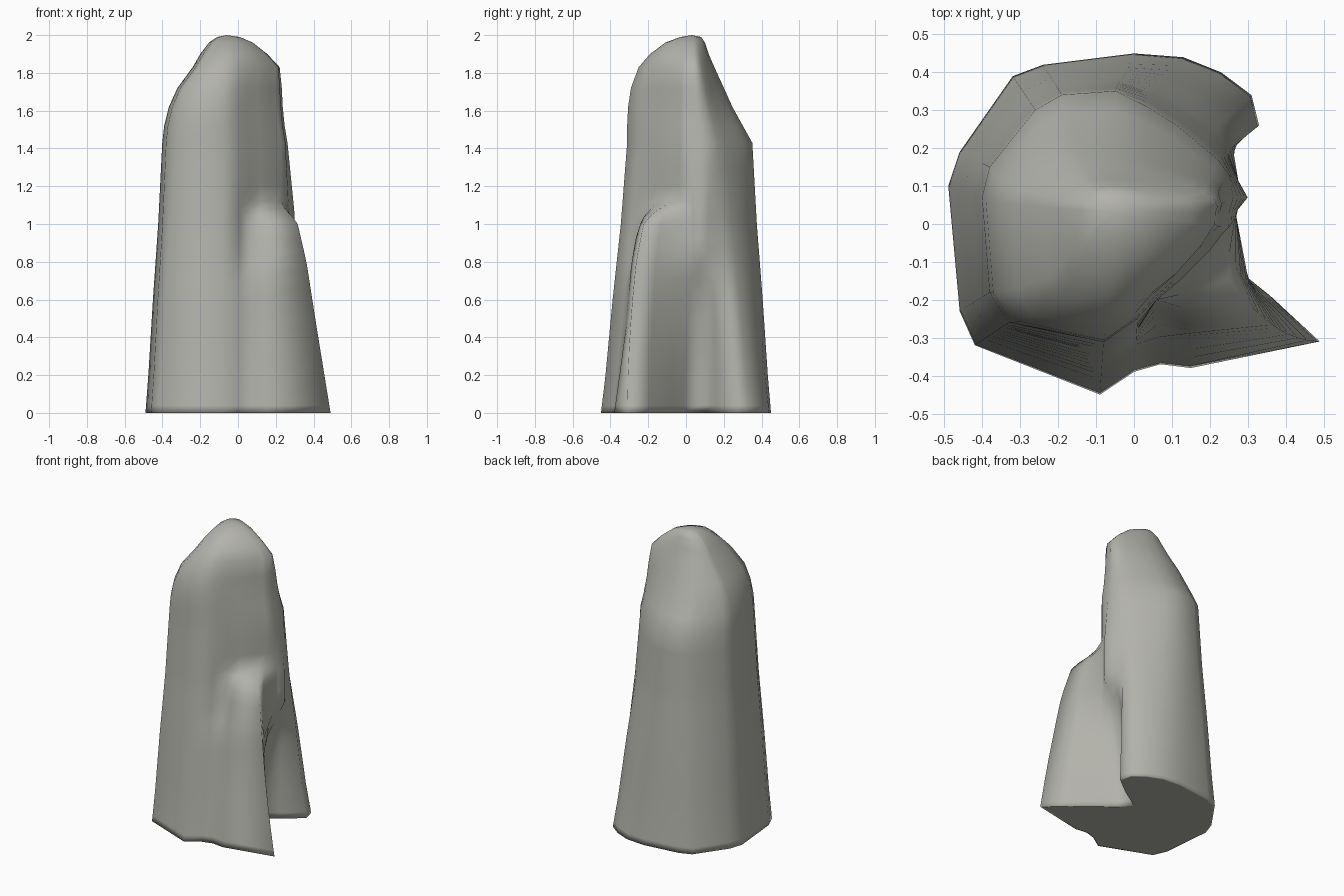
import bpy
import bmesh
from math import hypot

old = bpy.data.objects.get("Cube")
if old:
    bpy.data.objects.remove(old, do_unlink=True)

# Outline columns, counter-clockwise: foot x, y, shoulder x, y, growth group
COLUMNS = [
    (0.49, -0.31, 0.20, -0.07, "fin"),
    (0.36, -0.19, 0.23, -0.03, "fin"),
    (0.21, -0.07, 0.25, -0.01, "hollow"),
    (0.13, -0.01, 0.25, 0.03, "rib"),
    (0.06, 0.07, 0.26, 0.07, "rib"),
    (0.20, 0.16, 0.25, 0.13, "hollow"),
    (0.33, 0.26, 0.22, 0.17, "body"),
    (0.31, 0.34, 0.17, 0.21, "body"),
    (0.23, 0.40, 0.11, 0.26, "body"),
    (0.13, 0.44, 0.03, 0.31, "body"),
    (0.0, 0.45, -0.05, 0.35, "body"),
    (-0.24, 0.42, -0.19, 0.34, "body"),
    (-0.32, 0.39, -0.26, 0.30, "body"),
    (-0.46, 0.19, -0.38, 0.15, "body"),
    (-0.49, 0.10, -0.40, 0.07, "body"),
    (-0.46, -0.23, -0.38, -0.18, "body"),
    (-0.42, -0.32, -0.33, -0.26, "body"),
    (-0.09, -0.45, -0.08, -0.31, "body"),
    (0.0, -0.39, 0.01, -0.25, "body"),
    (0.07, -0.37, 0.06, -0.20, "step"),
    (0.15, -0.38, 0.12, -0.15, "blade"),
]

# How far each group has moved from foot to shoulder: (height, share)
GROWTH = {
    "body": [(0, 0), (0.2, 0.17), (0.6, 0.44), (1, 0.75), (1.45, 1)],
    "fin": [(0, 0), (0.5, 0.28), (0.8, 0.44), (1, 0.6), (1.06, 0.75), (1.12, 1)],
    "blade": [(0, 0), (0.5, 0.3), (0.8, 0.4), (0.95, 0.52), (1.03, 0.65), (1.12, 1)],
    "step": [(0, 0), (0.5, 0.3), (0.7, 0.42), (0.85, 0.8), (1.03, 1)],
    "rib": [(0, 0), (0.3, 0.2), (0.6, 0.6), (0.85, 1.2), (1.05, 1.2), (1.45, 1)],
    "hollow": [(0, 0), (0.35, 0.1), (0.6, 0.4), (0.85, 1.5), (1.05, 1.5), (1.45, 1)],
}

# Rounded top: height and the left, right, front and back limits
SHOULDER = (1.43, -0.40, 0.26, -0.31, 0.35)
CROWN = [
    (1.52, -0.39, 0.245, -0.31, 0.30),
    (1.62, -0.365, 0.235, -0.305, 0.245),
    (1.72, -0.32, 0.23, -0.29, 0.20),
    (1.83, -0.24, 0.22, -0.25, 0.15),
    (1.90, -0.20, 0.155, -0.19, 0.12),
    (1.96, -0.155, 0.08, -0.11, 0.10),
    (1.99, -0.11, 0.01, -0.03, 0.08),
]
CX, CY = -0.06, 0.03
HEIGHTS = [0, 0.04, 0.2, 0.35, 0.5, 0.6, 0.7, 0.78, 0.85, 0.93,
           1, 1.04, 1.08, 1.12, 1.2, 1.3, SHOULDER[0]]


def lookup(table, z):
    """Linear interpolation in a list of (height, value)."""
    for (z0, a), (z1, b) in zip(table, table[1:]):
        if z <= z1:
            return a + (b - a) * (z - z0) / (z1 - z0)
    return table[-1][1]


def section(z):
    """Outline at a height below the shoulder; the fin leans back late."""
    points = []
    for x0, y0, x1, y1, group in COLUMNS:
        tx = lookup(GROWTH[group], z)
        ty = tx * tx if group == "fin" else tx
        points.append((x0 + (x1 - x0) * tx, y0 + (y1 - y0) * ty, z))
    return points


def crown_section(limits):
    """Shoulder outline squeezed to the limits, turning oval near the peak."""
    z, left, right, front, back = limits
    _, left0, right0, front0, back0 = SHOULDER
    oval = max(0, (z - 1.76) / 0.24)
    points = []
    for x, y, _ in section(SHOULDER[0]):
        new_x, old_x = (right, right0) if x > CX else (left, left0)
        new_y, old_y = (back, back0) if y > CY else (front, front0)
        u, v = (x - CX) / (old_x - CX), (y - CY) / (old_y - CY)
        swell = 1 + (1 / hypot(u, v) - 1) * oval
        points.append((CX + u * swell * (new_x - CX), CY + v * swell * (new_y - CY), z))
    return points


def inset_foot():
    """Narrow rim under the foot that keeps the underside flat."""
    return [(CX + (x - CX) * 0.97, CY + (y - CY) * 0.97, z) for x, y, z in section(0)]


# Loft the whole stone pillar through its sections
bm = bmesh.new()
outlines = [inset_foot()]
outlines += [section(z) for z in HEIGHTS]
outlines += [crown_section(limits) for limits in CROWN]
rings = [[bm.verts.new(p) for p in outline] for outline in outlines]
count = len(COLUMNS)
for low, high in zip(rings, rings[1:]):
    for i in range(count):
        j = (i + 1) % count
        bm.faces.new((low[i], low[j], high[j], high[i]))
bm.faces.new(list(reversed(rings[0])))
peak = bm.verts.new((CX, CY, 2))
for i in range(count):
    bm.faces.new((rings[-1][i], rings[-1][(i + 1) % count], peak))
bmesh.ops.recalc_face_normals(bm, faces=bm.faces)
for face in bm.faces:
    face.smooth = True

mesh = bpy.data.meshes.new("stone_pillar")
bm.to_mesh(mesh)
bm.free()
pillar = bpy.data.objects.new("stone_pillar", mesh)
bpy.context.collection.objects.link(pillar)

# Single grey stone colour
stone = bpy.data.materials.new("grey_stone")
stone.use_nodes = True
colour = (0.45, 0.45, 0.41, 1)
stone.diffuse_color = colour
stone.node_tree.nodes["Principled BSDF"].inputs["Base Color"].default_value = colour
mesh.materials.append(stone)
